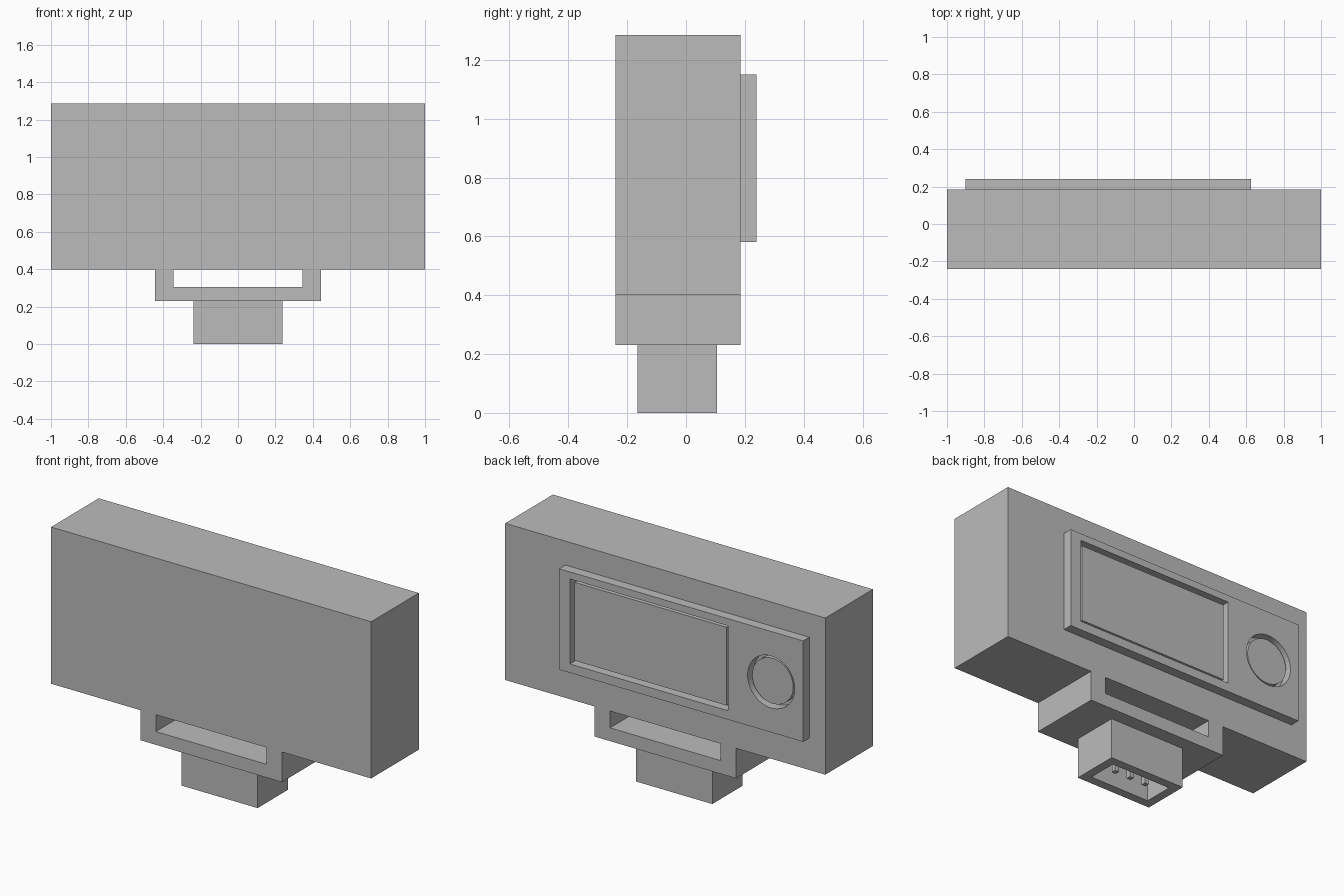
import bpy
import bmesh
from mathutils import Matrix, Vector

default = bpy.data.objects.get("Cube")
if default:
    bpy.data.objects.remove(default, do_unlink=True)

GREY = (0.5, 0.5, 0.5, 1.0)
grey = bpy.data.materials.new("plain grey")
grey.use_nodes = True
grey.diffuse_color = GREY
grey.node_tree.nodes["Principled BSDF"].inputs["Base Color"].default_value = GREY


def finish(name, bm):
    bmesh.ops.recalc_face_normals(bm, faces=bm.faces)
    mesh = bpy.data.meshes.new(name)
    bm.to_mesh(mesh)
    bm.free()
    mesh.materials.append(grey)
    obj = bpy.data.objects.new(name, mesh)
    bpy.context.collection.objects.link(obj)
    return obj


def box(name, x, y, z):
    """Box from (low, high) ranges on each axis."""
    bm = bmesh.new()
    bmesh.ops.create_cube(bm, size=1)
    ranges = (x, y, z)
    size = [high - low for low, high in ranges]
    centre = Vector([(low + high) / 2 for low, high in ranges])
    bm.transform(Matrix.Translation(centre) @ Matrix.Diagonal((*size, 1)))
    return finish(name, bm)


def disc(name, x, z, radius, y):
    """Round slab whose axis runs along y."""
    bm = bmesh.new()
    bmesh.ops.create_cone(bm, cap_ends=True, segments=64, radius1=radius,
                          radius2=radius, depth=y[1] - y[0])
    turn = Matrix.Rotation(1.5707963, 4, "X")
    bm.transform(Matrix.Translation((x, sum(y) / 2, z)) @ turn)
    return finish(name, bm)


def extrude_profile(name, points, y):
    """Solid from an x-z outline pushed along y."""
    bm = bmesh.new()
    face = bm.faces.new([bm.verts.new((px, y[0], pz)) for px, pz in points])
    new = bmesh.ops.extrude_face_region(bm, geom=[face])["geom"]
    verts = [v for v in new if isinstance(v, bmesh.types.BMVert)]
    bmesh.ops.translate(bm, verts=verts, vec=(0, y[1] - y[0], 0))
    return finish(name, bm)


def cut(target, cutter):
    cutter.hide_render = True
    mod = target.modifiers.new("cut", "BOOLEAN")
    mod.operation = "DIFFERENCE"
    mod.solver = "EXACT"
    mod.object = cutter
    bpy.context.view_layer.objects.active = target
    bpy.ops.object.modifier_apply(modifier=mod.name)
    bpy.data.objects.remove(cutter, do_unlink=True)


def smooth(obj):
    bpy.ops.object.select_all(action="DESELECT")
    obj.select_set(True)
    bpy.context.view_layer.objects.active = obj
    bpy.ops.object.shade_smooth_by_angle()


FRONT, BACK, PANEL_BACK = -0.24, 0.185, 0.24
RECESS, GAP = 0.014, 0.019

# Housing with the strap bracket below it
half = [(0.4425, 0.23), (0.4425, 0.4), (1, 0.4), (1, 1.285)]
outline = half + [(-x, z) for x, z in reversed(half)]
housing = extrude_profile("housing", outline, (FRONT, BACK))
cut(housing, box("slot_cutter", (-0.345, 0.345), (-1, 1), (0.305, 0.4)))

# Raised panel on the back, with a window and a round hole
window_x, window_z = (-0.43, 0.557), (0.63, 1.11)
dial_x, dial_z, dial_radius = -0.70, 0.865, 0.147
panel = box("back_panel", (-0.9, 0.625), (BACK, PANEL_BACK), (0.58, 1.15))
cut(panel, box("window_cutter", window_x, (0, 1), window_z))
cut(panel, disc("dial_cutter", dial_x, dial_z, dial_radius, (0, 1)))
smooth(panel)

# Screen and round button, slightly sunk with a gap around them
sunk = (BACK, PANEL_BACK - RECESS)
box("screen", (window_x[0] + GAP, window_x[1] - GAP), sunk,
    (window_z[0] + GAP, window_z[1] - GAP))
smooth(disc("round_button", dial_x, dial_z, dial_radius - GAP, sunk))

# Hollow connector under the bracket
WALL = 0.05
plug_x, plug_y = (-0.238, 0.238), (-0.165, 0.105)
connector = box("connector_shell", plug_x, plug_y, (0, 0.23))
cut(connector, box("socket_cutter", (plug_x[0] + WALL, plug_x[1] - WALL),
                   (plug_y[0] + WALL, plug_y[1] - WALL), (-1, 0.18)))

# Three contact pins
for i, x in enumerate((-0.1, 0, 0.1)):
    box(f"contact_pin_{i + 1}", (x - 0.013, x + 0.013), (-0.043, -0.017),
        (0.025, 0.18))
